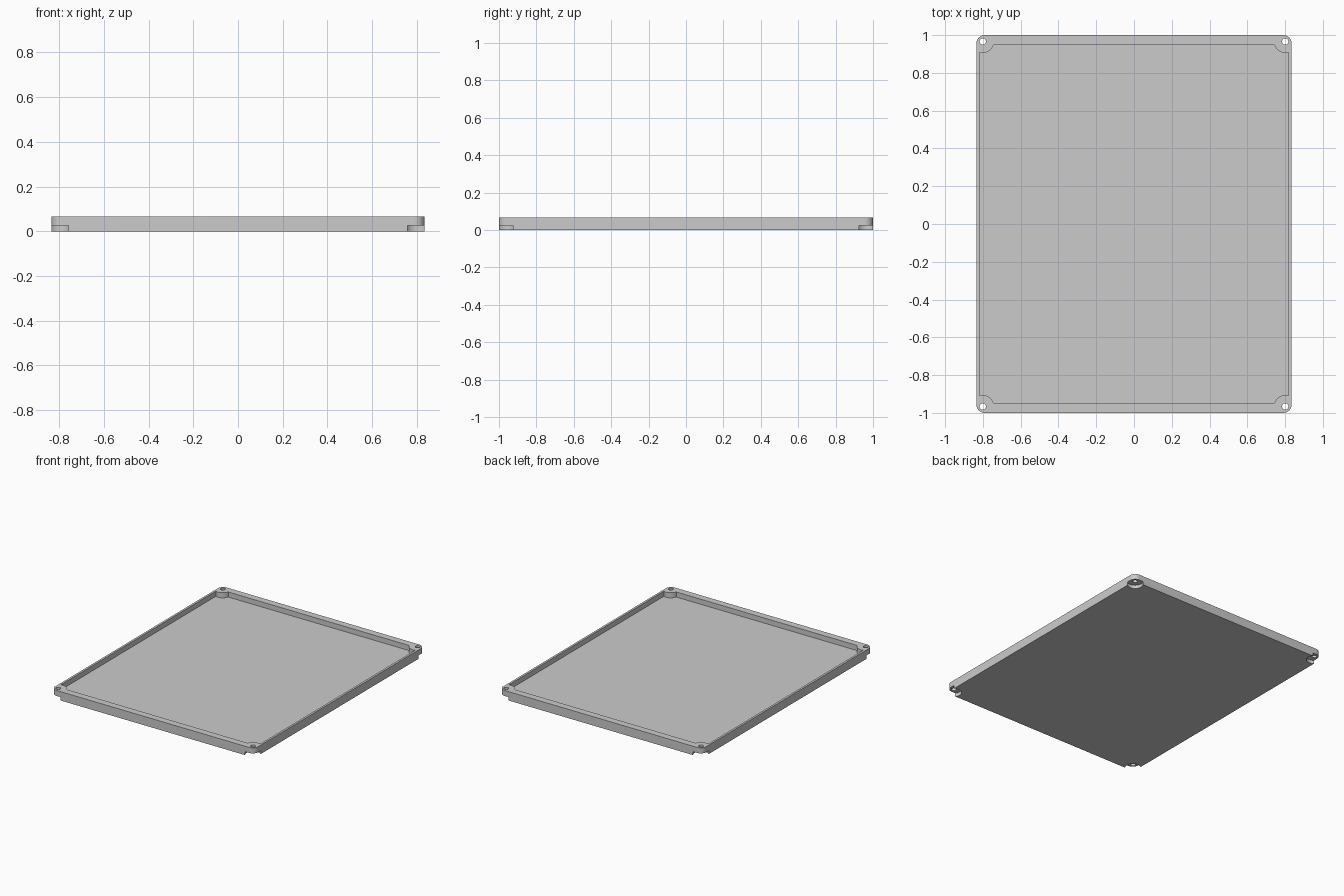
import bpy, bmesh, math

if "Cube" in bpy.data.objects:
    bpy.data.objects.remove(bpy.data.objects["Cube"])

HX, HY, H = 0.835, 1.0, 0.066        # half width, half length, height
WALL, FLOOR = 0.016, 0.028           # rim thickness, floor thickness
CX, CY = HX - 0.034, HY - 0.034      # screw hole centre in each corner
BOSS_R, RECESS_R, HOLE_R = 0.06, 0.054, 0.017
QUADRANTS = [(1, 1), (-1, 1), (-1, -1), (1, -1)]


def arc(cx, cy, r, a0, a1, n):
    return [(cx + r * math.cos(a0 + (a1 - a0) * i / n),
             cy + r * math.sin(a0 + (a1 - a0) * i / n)) for i in range(n + 1)]


def mirrored(quarter):
    """Full outline from one counter-clockwise quarter."""
    pts = []
    for sx, sy in QUADRANTS:
        q = quarter if sx * sy > 0 else quarter[::-1]
        pts += [(x * sx, y * sy) for x, y in q]
    return pts


def prism(name, pts, z0, z1):
    bm = bmesh.new()
    face = bm.faces.new([bm.verts.new((x, y, z0)) for x, y in pts])
    ext = bmesh.ops.extrude_face_region(bm, geom=[face])
    top = [v for v in ext["geom"] if isinstance(v, bmesh.types.BMVert)]
    bmesh.ops.translate(bm, verts=top, vec=(0, 0, z1 - z0))
    bmesh.ops.recalc_face_normals(bm, faces=bm.faces[:])
    me = bpy.data.meshes.new(name)
    bm.to_mesh(me)
    bm.free()
    ob = bpy.data.objects.new(name, me)
    bpy.context.collection.objects.link(ob)
    return ob


def cut(target, cutter):
    mod = target.modifiers.new(cutter.name, 'BOOLEAN')
    mod.operation, mod.solver, mod.object = 'DIFFERENCE', 'EXACT', cutter
    bpy.context.view_layer.objects.active = target
    bpy.ops.object.modifier_apply(modifier=mod.name)
    bpy.data.objects.remove(cutter)


# Tray body with rounded corners
R = 0.045
tray = prism("tray", mirrored(arc(HX - R, HY - R, R, 0, math.pi / 2, 12)), 0, H)

# Shallow cavity, leaving a round boss in each corner
ix, iy = HX - WALL, HY - WALL
a_side = -math.acos((ix - CX) / BOSS_R)
a_end = -math.pi - math.asin(-(iy - CY) / BOSS_R)
cavity = arc(CX, CY, BOSS_R, a_side, a_end, 20)
cut(tray, prism("cavity_cutter", mirrored(cavity), FLOOR, H + 0.05))

# Foot recess below and screw hole through each corner
for sx, sy in QUADRANTS:
    for name, r, n, z1 in (("recess_cutter", RECESS_R, 40, 0.025),
                           ("hole_cutter", HOLE_R, 24, H + 0.05)):
        circle = arc(CX * sx, CY * sy, r, 0, math.tau, n)[:-1]
        cut(tray, prism(name, circle, -0.05, z1))

# Plain grey finish
grey = bpy.data.materials.new("grey")
grey.diffuse_color = (0.6, 0.6, 0.6, 1)
grey.use_nodes = True
grey.node_tree.nodes["Principled BSDF"].inputs["Base Color"].default_value = grey.diffuse_color
tray.data.materials.clear()
tray.data.materials.append(grey)
for p in tray.data.polygons:
    p.material_index = 0
bpy.ops.object.select_all(action='DESELECT')
tray.select_set(True)
bpy.context.view_layer.objects.active = tray
bpy.ops.object.shade_smooth_by_angle(angle=math.radians(30))
